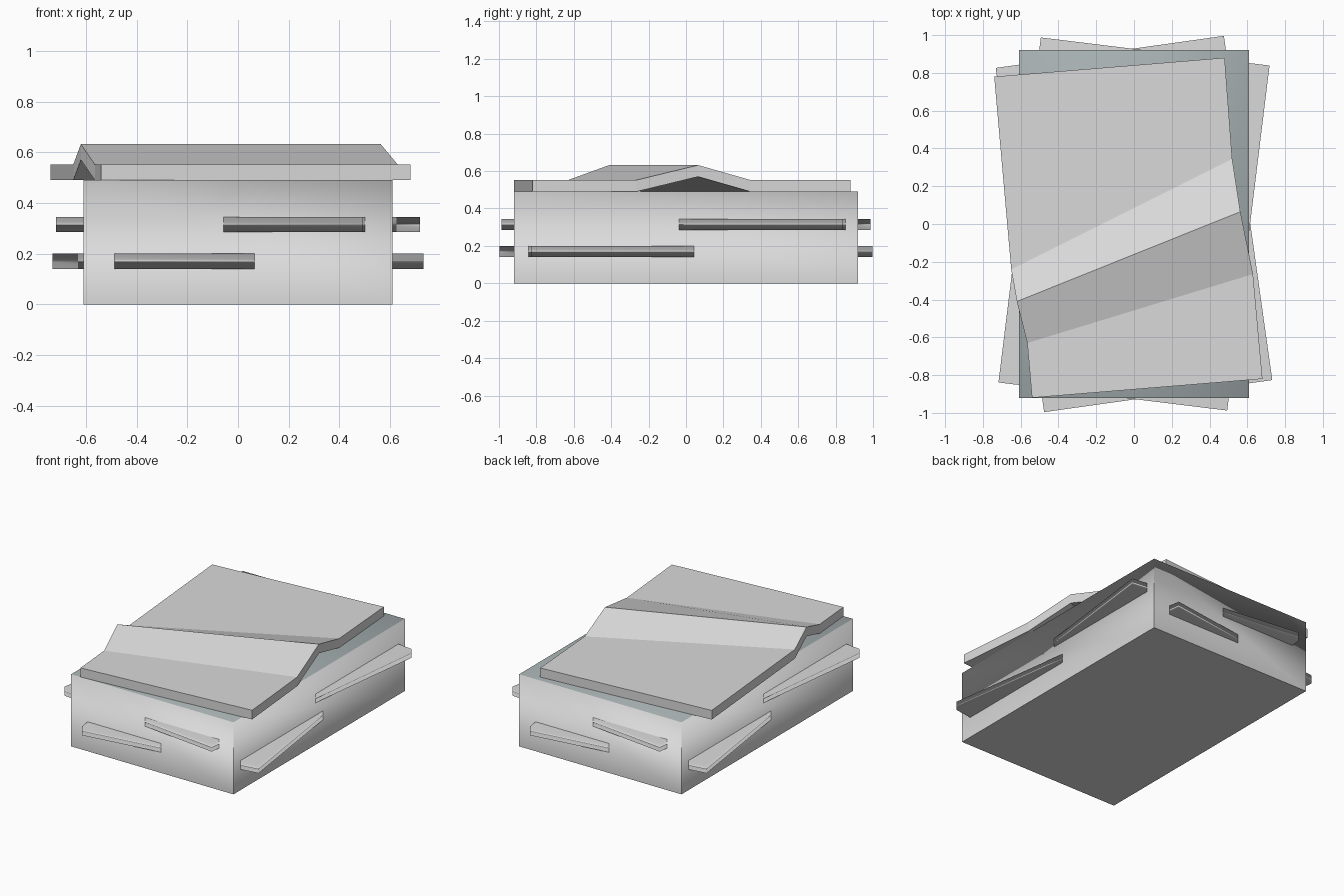
import bpy, bmesh, math
from mathutils import Matrix

if "Cube" in bpy.data.objects:
    bpy.data.objects.remove(bpy.data.objects["Cube"])


def material(name, rgb):
    m = bpy.data.materials.new(name)
    m.diffuse_color = (*rgb, 1)
    m.use_nodes = True
    m.node_tree.nodes["Principled BSDF"].inputs["Base Color"].default_value = m.diffuse_color
    return m


PAPER = material("light_grey_paper", (0.70, 0.70, 0.70))
COVER = material("blue_grey_cover", (0.39, 0.44, 0.445))


def add_object(name, bm, mats):
    bmesh.ops.recalc_face_normals(bm, faces=bm.faces)
    me = bpy.data.meshes.new(name)
    bm.to_mesh(me)
    bm.free()
    ob = bpy.data.objects.new(name, me)
    bpy.context.collection.objects.link(ob)
    for m in mats:
        me.materials.append(m)
    return ob


def block(name, z0, z1, angle=0.0, is_stack=False):
    """Sheet-sized block, turned about z, with softly blended edge shading."""
    bm = bmesh.new()
    bmesh.ops.create_cube(bm, size=1, matrix=Matrix.Translation((0, 0, (z0 + z1) / 2))
                          @ Matrix.Rotation(math.radians(angle), 4, 'Z')
                          @ Matrix.Diagonal((1.22, 1.84, z1 - z0, 1)))
    bm.normal_update()
    for f in bm.faces:
        f.smooth = True
        if is_stack and f.normal.z > 0.5:
            f.material_index = 1
    if is_stack:
        # only the top rim stays smooth
        for e in bm.edges:
            e.smooth = all(v.co.z > (z0 + z1) / 2 for v in e.verts)
    ob = add_object(name, bm, [PAPER, COVER] if is_stack else [PAPER])
    wn = ob.modifiers.new("soft_normals", 'WEIGHTED_NORMAL')
    wn.mode = 'FACE_AREA'
    wn.keep_sharp = True
    return ob


# Main paper stack and the two twisted bundles sticking out of it
block("paper_stack", 0.0, 0.49, is_stack=True)
block("lower_twisted_bundle", 0.14, 0.20, 8)
block("upper_twisted_bundle", 0.285, 0.345, -7)

# Top folded sheet: matching left and right edge stations (x, y, lift)
left = [(-0.54, -0.92, 0), (-0.565, -0.63, 0), (-0.62, -0.41, 0.08),
        (-0.65, -0.24, 0), (-0.74, 0.78, 0)]
right = [(0.68, -0.82, 0), (0.63, -0.265, 0), (0.563, 0.065, 0.08),
         (0.52, 0.345, 0), (0.48, 0.88, 0)]
BASE, THICK = 0.49, 0.062

bm = bmesh.new()
rings = []
for a, b in zip(left, right):
    rings.append([bm.verts.new((x, y, BASE + lift + t))
                  for (x, y, lift), t in ((a, 0), (b, 0), (b, THICK), (a, THICK))])
for r, s in zip(rings, rings[1:]):
    for i in range(4):
        j = (i + 1) % 4
        bm.faces.new((r[i], r[j], s[j], s[i]))
bm.faces.new(rings[0])
bm.faces.new(rings[-1])
add_object("folded_top_sheet", bm, [PAPER])
